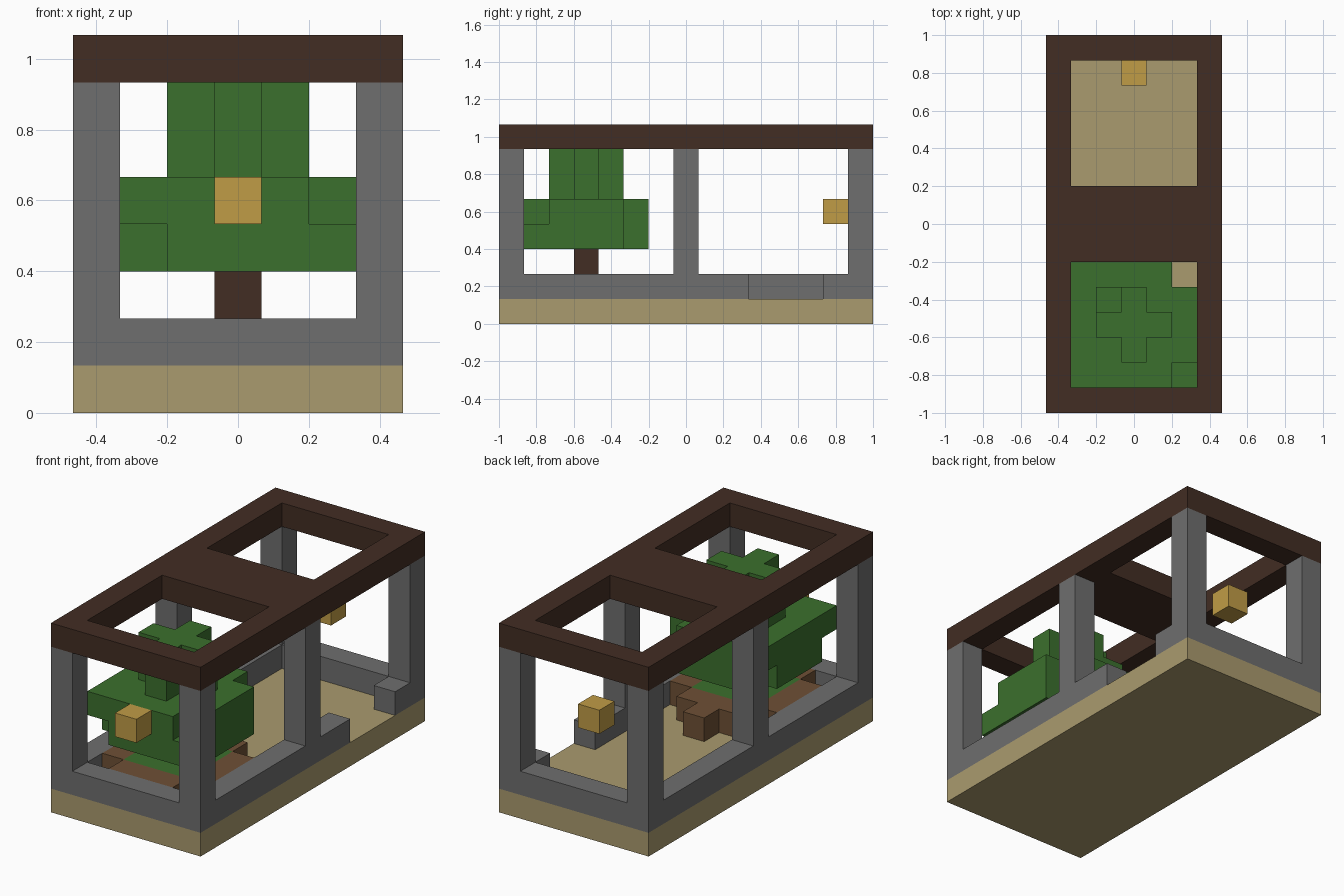
import bpy, bmesh
from mathutils import Vector

cube = bpy.data.objects.get("Cube")
if cube:
    bpy.data.objects.remove(cube, do_unlink=True)

UNIT = 2 / 15          # edge of one block
NX, NY = 7, 15         # footprint in blocks


def material(name, hex_code):
    def linear(c):
        return c / 12.92 if c <= 0.04045 else ((c + 0.055) / 1.055) ** 2.4
    rgb = [linear(int(hex_code[i:i + 2], 16) / 255) for i in (0, 2, 4)]
    mat = bpy.data.materials.new(name)
    mat.use_nodes = True
    mat.diffuse_color = (*rgb, 1)
    mat.node_tree.nodes["Principled BSDF"].inputs["Base Color"].default_value = (*rgb, 1)
    return mat


def box(xs, ys, zs):
    """Set of block cells; each range is (first, last) inclusive or one index."""
    spans = [range(r, r + 1) if isinstance(r, int) else range(r[0], r[1] + 1)
             for r in (xs, ys, zs)]
    return {(x, y, z) for x in spans[0] for y in spans[1] for z in spans[2]}


def build(name, cells, mat):
    """Make one mesh from the outer faces of the cells."""
    bm = bmesh.new()
    for cell in cells:
        centre = Vector(cell) + Vector((0.5, 0.5, 0.5))
        for axis in range(3):
            for sign in (-1, 1):
                n = Vector((0, 0, 0))
                n[axis] = sign
                if tuple(int(a + b) for a, b in zip(cell, n)) in cells:
                    continue
                u = Vector((0, 0, 0))
                u[(axis + 1) % 3] = 0.5
                v = n.cross(u)
                mid = centre + n * 0.5
                corners = (mid - u - v, mid + u - v, mid + u + v, mid - u + v)
                bm.faces.new([bm.verts.new(
                    ((c.x - NX / 2) * UNIT, (c.y - NY / 2) * UNIT, c.z * UNIT))
                    for c in corners])
    bmesh.ops.remove_doubles(bm, verts=bm.verts[:], dist=0.001)
    mesh = bpy.data.meshes.new(name)
    bm.to_mesh(mesh)
    bm.free()
    mesh.materials.append(mat)
    obj = bpy.data.objects.new(name, mesh)
    bpy.context.scene.collection.objects.link(obj)
    return obj


sand = material("sand", "AA9B6E")
stone = material("grey stone", "6E6E6E")
wood = material("dark wood", "422D23")
leaf = material("leaf green", "3B702D")
soil = material("soil brown", "6E5035")
gold = material("lantern gold", "C09C46")

# Floor slab
build("floor", box((0, 6), (0, 14), 0), sand)

# Low wall with a doorway, and posts up to the roof
wall = box((0, 6), (0, 14), 1) - box((1, 5), (1, 13), 1) - box(6, (10, 12), 1)
for x in (0, 6):
    for y in (0, 7, 14):
        wall |= box(x, y, (2, 6))
build("wall_and_posts", wall, stone)

# Roof with two square openings
roof = box((0, 6), (0, 14), 7) - box((1, 5), (1, 5), 7) - box((1, 5), (9, 13), 7)
build("roof_frame", roof, wood)

# Planting bed: grass centre, soil border without corners, one step
grass = box((2, 4), (2, 4), 1)
bed = box((1, 5), (2, 4), 1) | box((2, 4), (1, 5), 1) | box(3, 6, 1)
build("grass_patch", grass, leaf)
build("soil_border", bed - grass, soil)

# Tree: trunk, wide lower crown with missing corners, cross-shaped upper crown
trunk = box(3, 3, (2, 5))
crown = box((1, 5), (1, 5), (3, 4)) - box(5, 5, (3, 4))
crown -= {(5, 1, 4), (1, 1, 3), (1, 5, 3)}
crown |= box((2, 4), 3, (5, 6)) | box(3, (2, 4), (5, 6)) | box(2, 4, 5)
build("tree_trunk", trunk, wood)
build("tree_crown", crown - trunk, leaf)

# Hanging lanterns
build("front_lantern", box(3, 0, 4), gold)
build("back_lantern", box(3, 13, 4), gold)
